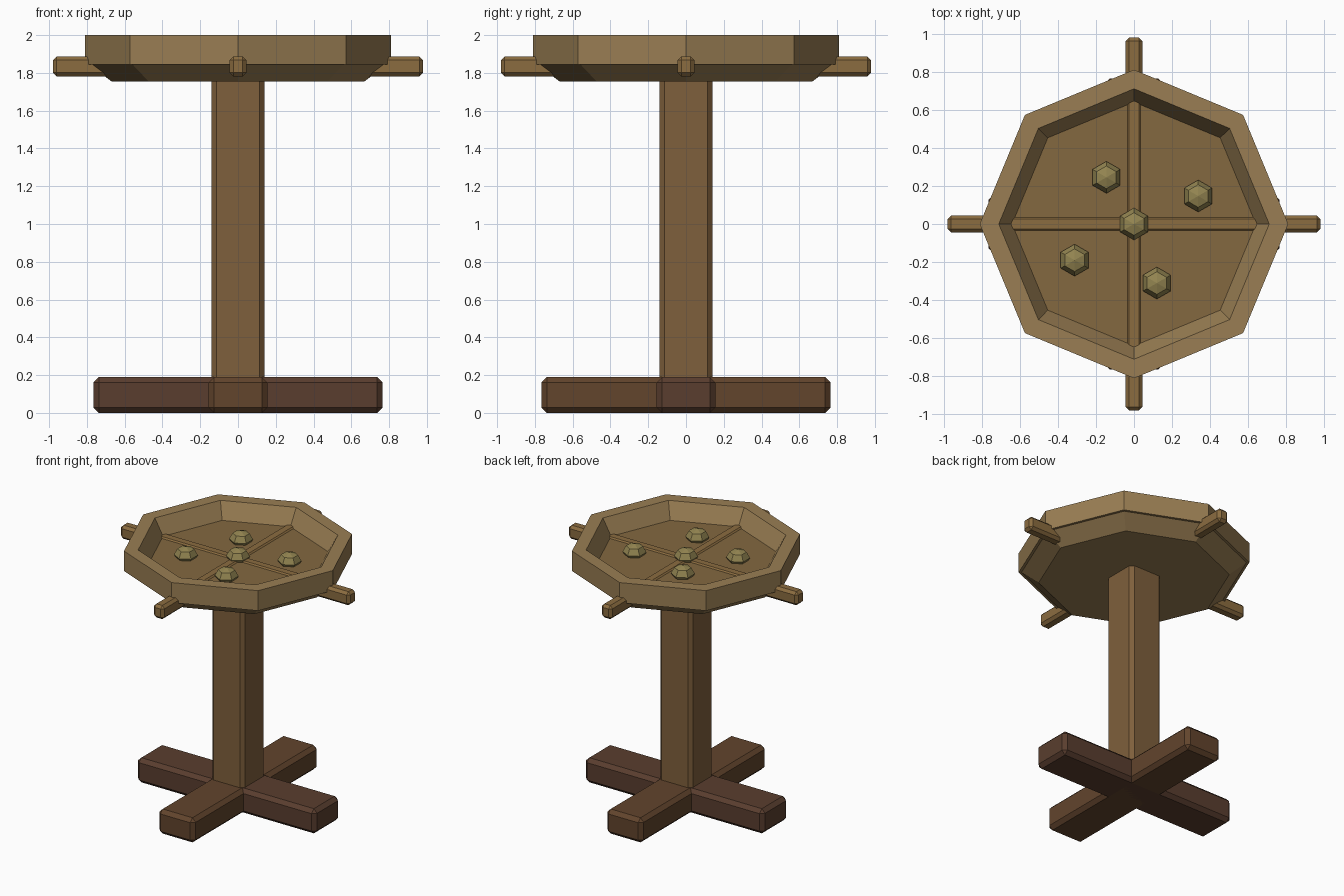
import bpy, bmesh
from math import cos, sin, pi

if "Cube" in bpy.data.objects:
    bpy.data.objects.remove(bpy.data.objects["Cube"])


def material(name, rgb):
    m = bpy.data.materials.new(name)
    m.diffuse_color = [(c / 255) ** 2.2 for c in rgb] + [1]
    m.use_nodes = True
    m.node_tree.nodes["Principled BSDF"].inputs["Base Color"].default_value = m.diffuse_color
    return m


rim_wood = material("rim wood", (152, 125, 84))
floor_wood = material("floor wood", (130, 104, 66))
peg_wood = material("peg wood", (138, 108, 66))
post_wood = material("post wood", (126, 96, 62))
foot_wood = material("foot wood", (98, 70, 48))
foot_dark = material("dark foot wood", (90, 64, 50))
seed = material("seed", (146, 132, 82))


def add_object(name, bm, mat):
    bmesh.ops.recalc_face_normals(bm, faces=bm.faces[:])
    me = bpy.data.meshes.new(name)
    bm.to_mesh(me)
    bm.free()
    ob = bpy.data.objects.new(name, me)
    me.materials.append(mat)
    bpy.context.collection.objects.link(ob)
    return ob


def beam(name, size, z0, bevel, mat):
    """Chamfered box centred on the axis, standing on z0."""
    bm = bmesh.new()
    bmesh.ops.create_cube(bm, size=1)
    bmesh.ops.scale(bm, vec=size, verts=bm.verts)
    bmesh.ops.translate(bm, vec=(0, 0, z0 + size[2] / 2), verts=bm.verts)
    bmesh.ops.bevel(bm, geom=bm.edges[:], offset=bevel, segments=1, affect='EDGES')
    return add_object(name, bm, mat)


def octagon_lathe(name, profile, mat, sides=8):
    """Revolve (radius, z) points and cap both ends."""
    bm = bmesh.new()
    rings = [[bm.verts.new((r * cos(2 * pi * i / sides), r * sin(2 * pi * i / sides), z))
              for i in range(sides)] for r, z in profile]
    for a, b in zip(rings, rings[1:]):
        for i in range(sides):
            j = (i + 1) % sides
            bm.faces.new((a[i], a[j], b[j], b[i]))
    bm.faces.new(rings[0])
    bm.faces.new(rings[-1])
    return add_object(name, bm, mat)


# Crossed feet and post
beam("foot_x", (1.53, 0.31, 0.19), 0, 0.028, foot_dark)
beam("foot_y", (0.31, 1.53, 0.19), 0, 0.028, foot_wood)
beam("post", (0.28, 0.28, 1.64), 0.15, 0.027, post_wood)

# Tray with tapered underside and sunken floor
tray = octagon_lathe("tray", [(0.67, 1.755), (0.79, 1.845), (0.81, 1.845), (0.81, 2.0),
                              (0.71, 2.0), (0.64, 1.877)], rim_wood)
tray.data.materials.append(floor_wood)
tray.data.polygons[-1].material_index = 1

# Crossed perch bars that run through the tray and just break the floor
beam("perch_x", (1.96, 0.09, 0.105), 1.782, 0.02, peg_wood)
beam("perch_y", (0.09, 1.96, 0.105), 1.782, 0.02, peg_wood)

# Seeds scattered on the floor
for n, (x, y) in enumerate([(0, 0), (-0.145, 0.245), (0.337, 0.147), (-0.312, -0.19), (0.12, -0.31)]):
    bm = bmesh.new()
    bmesh.ops.create_uvsphere(bm, u_segments=6, v_segments=4, radius=0.084)
    bmesh.ops.scale(bm, vec=(1, 1, 0.75), verts=bm.verts)
    bmesh.ops.translate(bm, vec=(x, y, 1.895), verts=bm.verts)
    add_object(f"seed_{n + 1}", bm, seed)
